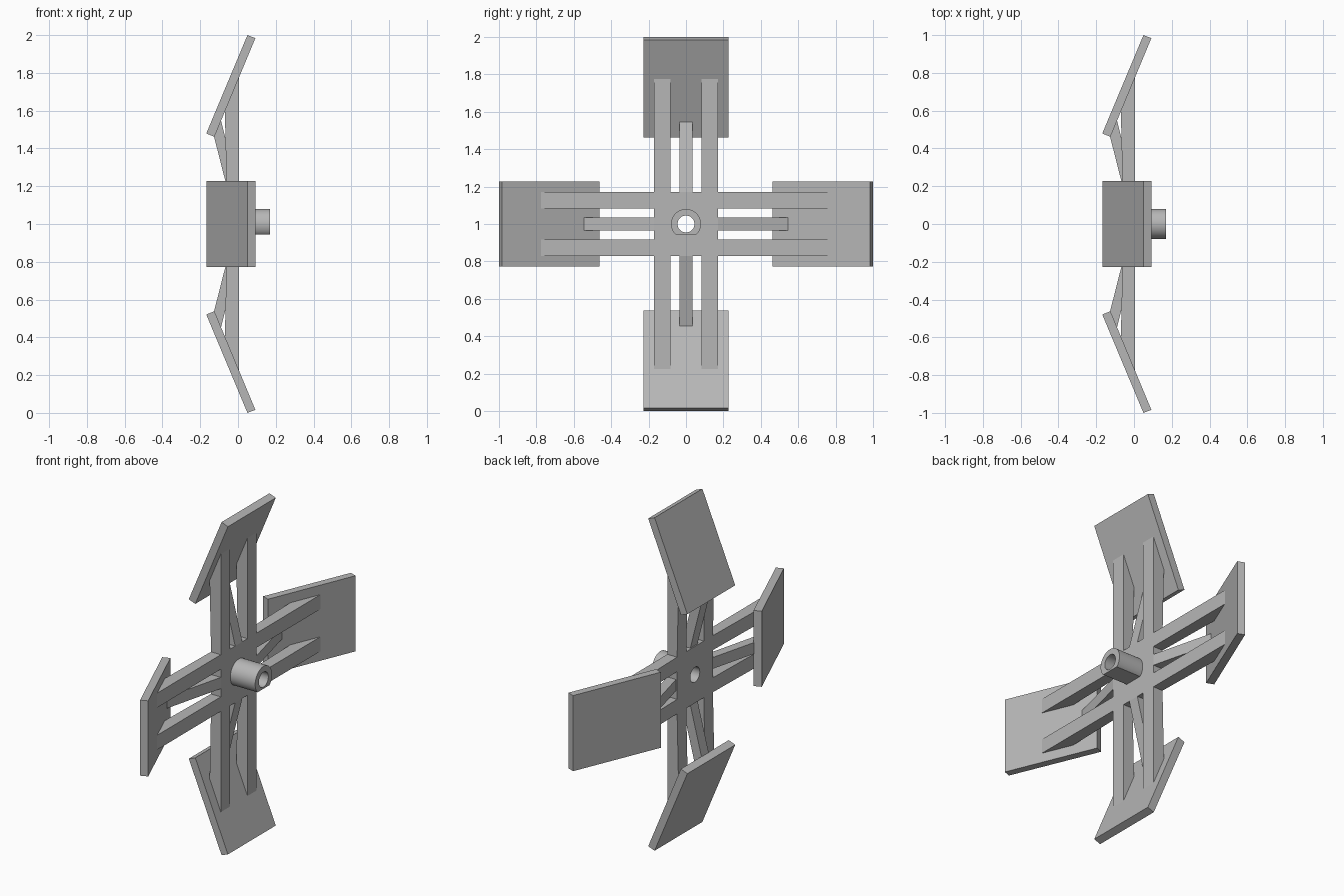
import bpy
import bmesh
import math
from mathutils import Matrix, Vector

cube = bpy.data.objects.get("Cube")
if cube:
    bpy.data.objects.remove(cube, do_unlink=True)

grey = bpy.data.materials.new("plain_grey")
grey.use_nodes = True
colour = (0.47, 0.47, 0.47, 1)
grey.diffuse_color = colour
grey.node_tree.nodes["Principled BSDF"].inputs["Base Color"].default_value = colour

CENTRE = Matrix.Translation((0, 0, 1))
BACK, FACE = -0.06, 0.005      # hub thickness along x
HALF = 0.17                    # half width of the hub


def prism(name, points, depth, matrix):
    """Extrude a closed outline of 3D points along the depth vector."""
    bm = bmesh.new()
    base = bm.faces.new([bm.verts.new(p) for p in points])
    result = bmesh.ops.extrude_face_region(bm, geom=[base], use_keep_orig=True)
    moved = [v for v in result["geom"] if isinstance(v, bmesh.types.BMVert)]
    bmesh.ops.translate(bm, verts=moved, vec=Vector(depth))
    bmesh.ops.recalc_face_normals(bm, faces=bm.faces)
    mesh = bpy.data.meshes.new(name)
    bm.to_mesh(mesh)
    bm.free()
    mesh.materials.append(grey)
    obj = bpy.data.objects.new(name, mesh)
    obj.matrix_world = matrix
    bpy.context.collection.objects.link(obj)
    return obj


def side_prism(name, profile, y0, y1, matrix):
    """Extrude an (x, radius) profile across the width of an arm."""
    return prism(name, [(x, y0, r) for x, r in profile], (0, y1 - y0, 0), matrix)


def circle(x, radius, lowest=-1, steps=48):
    """Circle facing x, optionally flattened at the bottom."""
    angles = [math.tau * i / steps for i in range(steps)]
    return [(x, radius * math.cos(a), max(lowest, radius * math.sin(a))) for a in angles]


# Hub block and shaft collar with one flat side
square = [(BACK, -HALF, -HALF), (BACK, HALF, -HALF), (BACK, HALF, HALF), (BACK, -HALF, HALF)]
hub = prism("hub_block", square, (FACE - BACK, 0, 0), CENTRE)
collar = prism("shaft_collar", circle(-0.02, 0.08, -0.055), (0.19, 0, 0), CENTRE)

# Bore through both hub parts
bore = prism("bore_cutter", circle(-0.3, 0.045), (0.6, 0, 0), CENTRE)
bore.hide_render = True
for part in (hub, collar):
    cut = part.modifiers.new("bore", "BOOLEAN")
    cut.operation = "DIFFERENCE"
    cut.solver = "EXACT"
    cut.object = bore
    bpy.ops.object.select_all(action="DESELECT")
    bpy.context.view_layer.objects.active = part
    part.select_set(True)
    bpy.ops.object.modifier_apply(modifier=cut.name)
    bpy.ops.object.shade_smooth_by_angle(angle=math.radians(30))
bpy.data.objects.remove(bore, do_unlink=True)

# Four arms: tilted paddle, two bars, slanted centre strut
paddle = [(0.05, 1.0), (0.092, 0.984), (-0.125, 0.462), (-0.168, 0.479)]
bar = [(FACE, HALF), (FACE, 0.785), (-0.015, 0.765), (-0.07, 0.62), (BACK, HALF)]
strut = [(FACE, HALF), (-0.092, 0.555), (-0.13, 0.475), (BACK, 0.2), (BACK + 0.01, 0.16)]
for i, side in enumerate(("top", "right", "bottom", "left")):
    turn = CENTRE @ Matrix.Rotation(i * math.pi / 2, 4, "X")
    side_prism(side + "_paddle", paddle, -0.227, 0.227, turn)
    side_prism(side + "_bar_a", bar, -HALF, -0.083, turn)
    side_prism(side + "_bar_b", bar, 0.083, HALF, turn)
    side_prism(side + "_strut", strut, -0.034, 0.034, turn)
